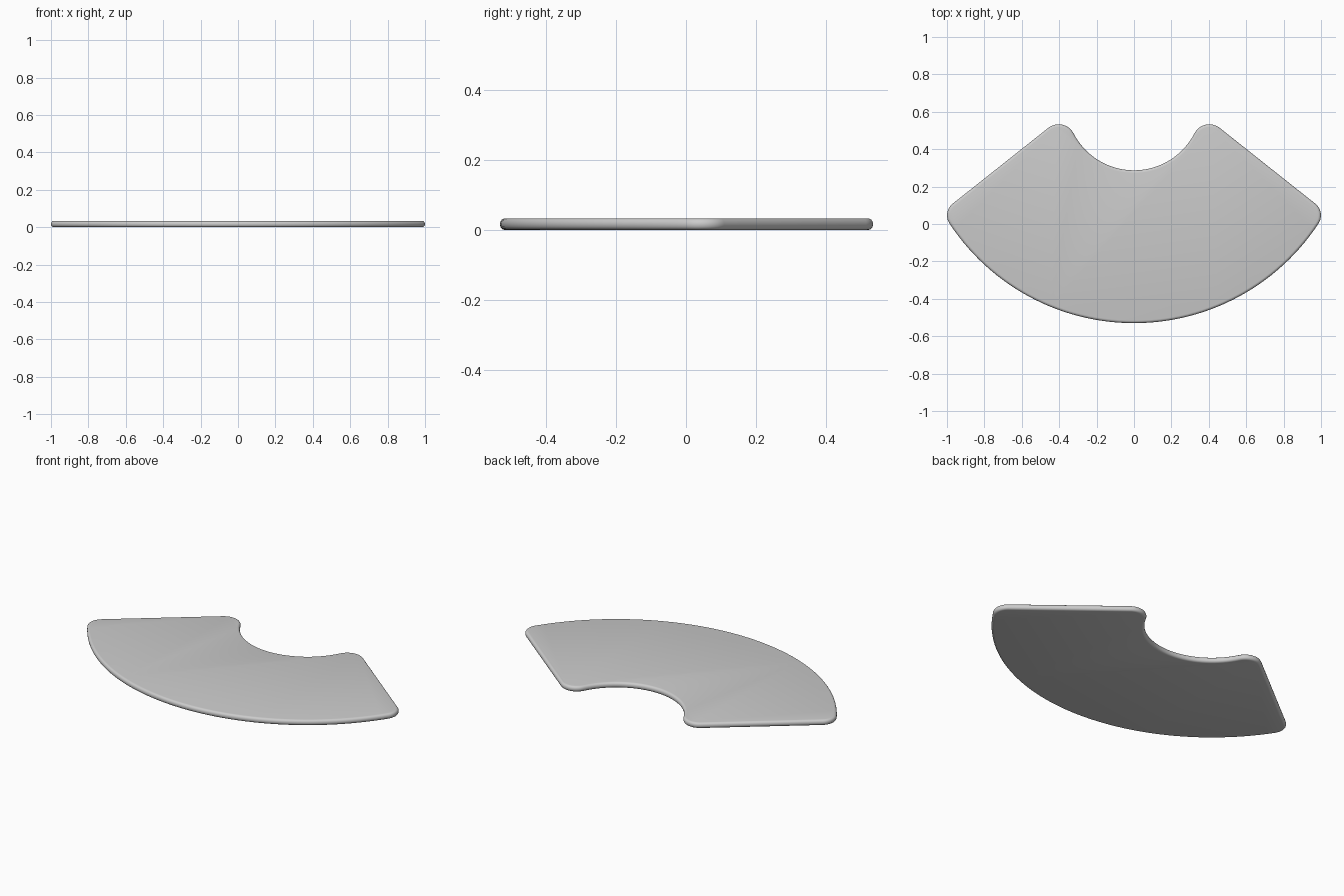
import bpy, bmesh
from math import sin, cos, radians, pi
from mathutils import Vector

if "Cube" in bpy.data.objects:
    bpy.data.objects.remove(bpy.data.objects["Cube"])

# Plan dimensions: concentric arcs joined by straight slanted sides
C = Vector((0, 0.65))          # centre of both arcs
R_OUT, R_IN = 1.18, 0.363
APEX = Vector((0, 0.877))      # where the slanted sides would meet
TH = radians(38.4)
D = Vector((cos(TH), -sin(TH)))
N = Vector((-sin(TH), -cos(TH)))
THICK = 0.033


def fillet_centre(r, rho):
    """Point at distance r inside the side line and rho from the arc centre."""
    o = APEX + N * r - C
    b = o.dot(D)
    return C + o + D * (-b + (b * b - o.dot(o) + rho * rho) ** 0.5)


def angle(v):
    return Vector((1, 0)).angle_signed(v) * -1


def arc(c, r, a0, a1, n):
    return [c + Vector((cos(a0 + (a1 - a0) * i / n), sin(a0 + (a1 - a0) * i / n))) * r
            for i in range(n + 1)]


# Right half outline, from bottom centre round to the inner notch
r1, r2 = 0.08, 0.09
f1 = fillet_centre(r1, R_OUT - r1)
f2 = fillet_centre(r2, R_IN + r2)
a1, a2 = angle(f1 - C), angle(f2 - C)
side = angle(-N)
half = arc(C, R_OUT, -pi / 2, a1, 28)
half += arc(f1, r1, a1, side, 10)[1:]
half += arc(f2, r2, side, a2 + pi, 14)
half += arc(C, R_IN, a2, -pi / 2, 18)[1:]
outline = half + [Vector((-p.x, p.y)) for p in reversed(half[1:-1])]

# Flat plate extruded from the outline
bm = bmesh.new()
face = bm.faces.new([bm.verts.new((p.x, p.y, 0)) for p in outline])
ext = bmesh.ops.extrude_face_region(bm, geom=[face])
top = [g for g in ext["geom"] if isinstance(g, bmesh.types.BMVert)]
bmesh.ops.translate(bm, verts=top, vec=(0, 0, THICK))
bmesh.ops.recalc_face_normals(bm, faces=bm.faces)
mesh = bpy.data.meshes.new("curved_plate")
bm.to_mesh(mesh)
bm.free()
plate = bpy.data.objects.new("curved_plate", mesh)
bpy.context.collection.objects.link(plate)

# Rounded rim
bev = plate.modifiers.new("round_rim", "BEVEL")
bev.width = 0.0145
bev.segments = 4
bev.limit_method = "ANGLE"
bev.angle_limit = radians(60)
bev.use_clamp_overlap = False

bpy.context.view_layer.objects.active = plate
plate.select_set(True)
bpy.ops.object.modifier_apply(modifier=bev.name)
bpy.ops.object.shade_smooth_by_angle(angle=radians(35))
